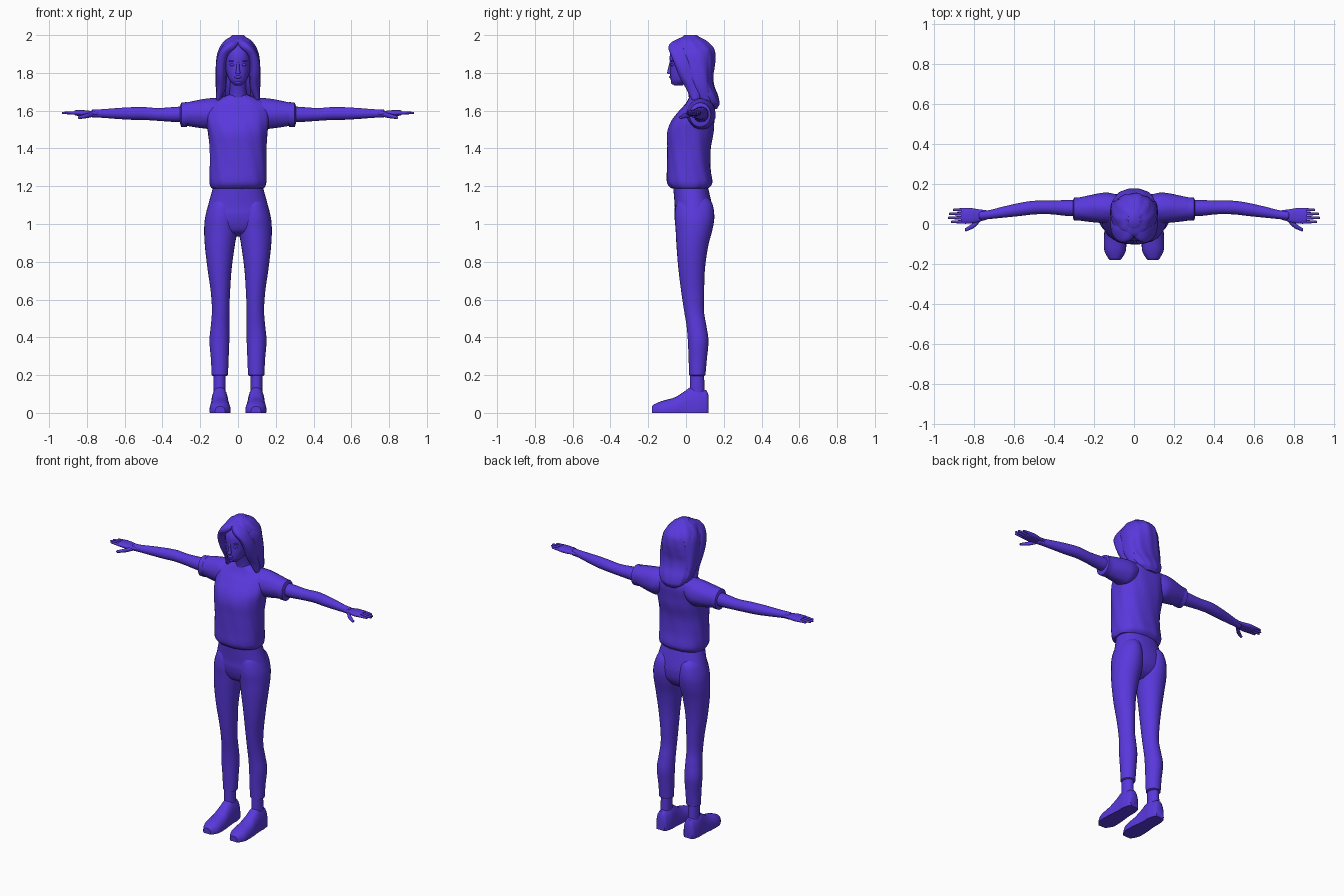
import bpy
import bmesh
from math import sin, cos, pi, copysign, radians
from mathutils import Vector

default_cube = bpy.data.objects.get("Cube")
if default_cube:
    bpy.data.objects.remove(default_cube, do_unlink=True)

violet = bpy.data.materials.new("violet")
violet.use_nodes = True
violet.diffuse_color = (.1, .04, .72, 1)
shader = violet.node_tree.nodes["Principled BSDF"]
shader.inputs["Base Color"].default_value = violet.diffuse_color

X, Y, Z = range(3)


def finish(name, bm):
    """Turn a bmesh into a smooth shaded, coloured object."""
    bmesh.ops.recalc_face_normals(bm, faces=bm.faces)
    mesh = bpy.data.meshes.new(name)
    bm.to_mesh(mesh)
    bm.free()
    mesh.materials.append(violet)
    obj = bpy.data.objects.new(name, mesh)
    bpy.context.collection.objects.link(obj)
    bpy.ops.object.select_all(action='DESELECT')
    obj.select_set(True)
    bpy.context.view_layer.objects.active = obj
    bpy.ops.object.shade_smooth_by_angle(angle=radians(45))


def smooth_rows(rows, steps=5):
    """Insert interpolated sections between the given ones."""
    result = []
    last = len(rows) - 1
    for i in range(last):
        before, start, end, after = (
            Vector(rows[min(max(k, 0), last)]) for k in range(i - 1, i + 3))
        leave, arrive = (end - before) / 2, (after - start) / 2
        for step in range(steps):
            t = step / steps
            ease = t * t * (3 - 2 * t)
            result.append(start.lerp(end, ease) + leave * t * (1 - t) ** 2
                          - arrive * t * t * (1 - t))
    return result + [Vector(rows[last])]


def loft(name, axis, rows, side=1, power=1, sides=24, cap=.006,
         ridge=0, count=5, twist=20):
    """Skin rounded sections; each row is (position, low, high, low, high)."""
    bm = bmesh.new()
    across, along = [k for k in range(3) if k != axis]

    def ring(row, shift=0, scale=1):
        pos, a_low, a_high, b_low, b_high = row
        loop = []
        for k in range(sides):
            angle = 2 * pi * k / sides
            swell = scale * (1 + ridge * sin(count * angle + twist * pos)) / 2
            u, v = (copysign(abs(w) ** power, w) * swell
                    for w in (cos(angle), sin(angle)))
            co = Vector()
            co[axis] = pos + shift
            co[across] = (a_low + a_high) / 2 + (a_high - a_low) * u
            co[along] = (b_low + b_high) / 2 + (b_high - b_low) * v
            loop.append(bm.verts.new((co.x * side, co.y, max(co.z, 0))))
        return loop

    dense = smooth_rows(rows)
    # Both ends close with a small bevelled cap
    loops = [ring(dense[0], -cap, .75), *map(ring, dense), ring(dense[-1], cap, .75)]
    for low, high in zip(loops, loops[1:]):
        for k in range(sides):
            bm.faces.new((low[k - 1], low[k], high[k], high[k - 1]))
    bm.faces.new(loops[0])
    bm.faces.new(loops[-1])
    finish(name, bm)


def body(name, rows, **style):
    """Symmetric upright part; each row is (height, half width, front, back)."""
    loft(name, Z, [(z, -half, half, front, back)
                   for z, half, front, back in rows], **style)


def limb(name, rows, flat=1, **style):
    """Round part running sideways; each row is (x, y, z, radius)."""
    loft(name, X, [(x, y - r, y + r, z - r * flat, z + r * flat)
                   for x, y, z, r in rows], **style)


def blob(name, centre, size):
    """Ellipsoid for small soft features."""
    bm = bmesh.new()
    bmesh.ops.create_uvsphere(bm, u_segments=16, v_segments=10, radius=1)
    bmesh.ops.scale(bm, vec=size, verts=bm.verts)
    bmesh.ops.translate(bm, vec=centre, verts=bm.verts)
    finish(name, bm)


# Shirt, bloused over the waist
body("shirt", [
    (1.19, .14, -.08, .12), (1.22, .15, -.1, .14), (1.3, .15, -.1, .13),
    (1.4, .15, -.1, .13), (1.48, .157, -.1, .145), (1.54, .165, -.08, .15),
    (1.6, .165, -.035, .155), (1.64, .15, 0, .145), (1.68, .06, .02, .11)],
    power=.85, sides=48, ridge=.012, count=11)

# Trouser seat and waist
body("trouser_hips", [
    (.94, .07, .01, .08), (.96, .13, -.03, .11), (1, .17, -.05, .135),
    (1.05, .17, -.06, .143), (1.1, .158, -.06, .138), (1.22, .125, -.07, .11)],
    power=.9, sides=36)

# Neck, head and face
body("neck", [(1.62, .06, .02, .13), (1.7, .044, .01, .1), (1.8, .045, -.02, .09)])
body("head", [
    (1.74, .025, -.07, -.01), (1.76, .045, -.08, .04), (1.79, .058, -.084, .08),
    (1.83, .067, -.084, .1), (1.9, .07, -.085, .12), (1.95, .06, -.06, .1)],
    power=.93)
body("nose", [(1.8, .013, -.1, -.07), (1.82, .009, -.096, -.07),
              (1.86, .007, -.086, -.07)], sides=12)
blob("lips", (0, -.08, 1.778), (.02, .009, .008))
blob("chin", (0, -.066, 1.75), (.018, .014, .012))

# Hair mass falling behind the shoulders
body("hair_back", [
    (1.62, .05, .13, .17), (1.64, .08, .1, .178), (1.68, .1, .07, .17),
    (1.73, .11, .04, .15), (1.78, .116, .02, .143), (1.83, .116, -.01, .15),
    (1.88, .11, -.045, .155), (1.93, .098, -.066, .148),
    (1.97, .07, -.06, .11), (1.99, .04, -.02, .07)],
    cap=.01, sides=60, ridge=.025, count=10)

for side, label in ((1, "left"), (-1, "right")):
    # Locks that part on the forehead and frame the face
    loft(f"{label}_front_lock", Z, [
        (1.66, .09, .115, .03, .07), (1.72, .065, .115, 0, .08),
        (1.78, .063, .118, -.035, .06), (1.84, .062, .118, -.06, .04),
        (1.89, .05, .107, -.08, .03), (1.93, .01, .088, -.094, .03),
        (1.96, -.01, .065, -.08, .05), (1.98, -.01, .04, -.04, .06)],
        side=side, ridge=.04)
    loft(f"{label}_side_lock", Z, [
        (1.65, .07, .1, .07, .13), (1.75, .06, .12, .02, .12),
        (1.9, .04, .11, -.03, .12), (1.96, .01, .07, -.02, .1)],
        side=side, ridge=.05)
    blob(f"{label}_eyelid", (side * .029, -.072, 1.843), (.015, .009, .008))
    blob(f"{label}_brow", (side * .03, -.073, 1.863), (.02, .009, .004))

    # Sleeve and turned cuff
    limb(f"{label}_sleeve", [
        (.05, .08, 1.61, .05), (.12, .08, 1.585, .075), (.18, .08, 1.583, .073),
        (.29, .075, 1.582, .055)], flat=1.07, side=side, ridge=.015, count=7)
    limb(f"{label}_cuff", [(.27, .075, 1.58, .058), (.3, .075, 1.578, .057)],
         flat=1.13, side=side)

    # Arm, palm, thumb and fingers
    limb(f"{label}_arm", [
        (.25, .08, 1.582, .042), (.33, .08, 1.58, .04), (.42, .083, 1.58, .034),
        (.5, .082, 1.585, .034), (.57, .073, 1.585, .033), (.65, .06, 1.585, .028),
        (.73, .046, 1.585, .022), (.77, .042, 1.585, .022)], side=side)
    limb(f"{label}_palm", [
        (.74, .045, 1.585, .024), (.78, .042, 1.586, .032), (.82, .041, 1.587, .039),
        (.86, .041, 1.588, .036)], flat=.4, power=.8, side=side)
    limb(f"{label}_thumb", [
        (.77, .025, 1.58, .014), (.8, -.005, 1.573, .014), (.84, -.028, 1.564, .009)],
        flat=.9, sides=12, side=side)
    fingers = zip(("index", "middle", "ring", "little"), (.91, .925, .92, .9))
    for number, (finger, tip) in enumerate(fingers):
        y = .011 + .02 * number
        limb(f"{label}_{finger}_finger",
             [(.84, y, 1.588, .01), (tip, y, 1.588, .006)], sides=12, side=side)

    # Trouser leg and ankle
    loft(f"{label}_trouser_leg", Z, [
        (.2, .053, .14, .017, .103), (.28, .05, .143, .014, .11),
        (.38, .046, .151, .01, .119), (.46, .046, .144, .003, .108),
        (.54, .046, .138, -.01, .095), (.64, .042, .144, -.025, .096),
        (.76, .034, .161, -.04, .1), (.88, .018, .175, -.05, .117),
        (.97, .003, .179, -.055, .14), (1.04, .004, .173, -.06, .15),
        (1.11, .02, .15, -.05, .138), (1.15, .04, .12, -.02, .1)],
        side=side, sides=28)
    loft(f"{label}_ankle", Z, [(.08, .065, .13, .02, .1), (.22, .065, .13, .02, .095)],
         side=side)

    # Shoe, its underside cut flat by the ground
    shoe_rows = [
        (-.17, .06, .13, .045), (-.13, .04, .149, .062), (-.06, .041, .15, .082),
        (-.01, .047, .145, .113), (.03, .05, .143, .138), (.07, .05, .143, .132),
        (.11, .06, .135, .118)]
    loft(f"{label}_shoe", Y, [(y, inner, outer, -top * .7, top)
                              for y, inner, outer, top in shoe_rows],
         side=side, power=.85, cap=.01)
